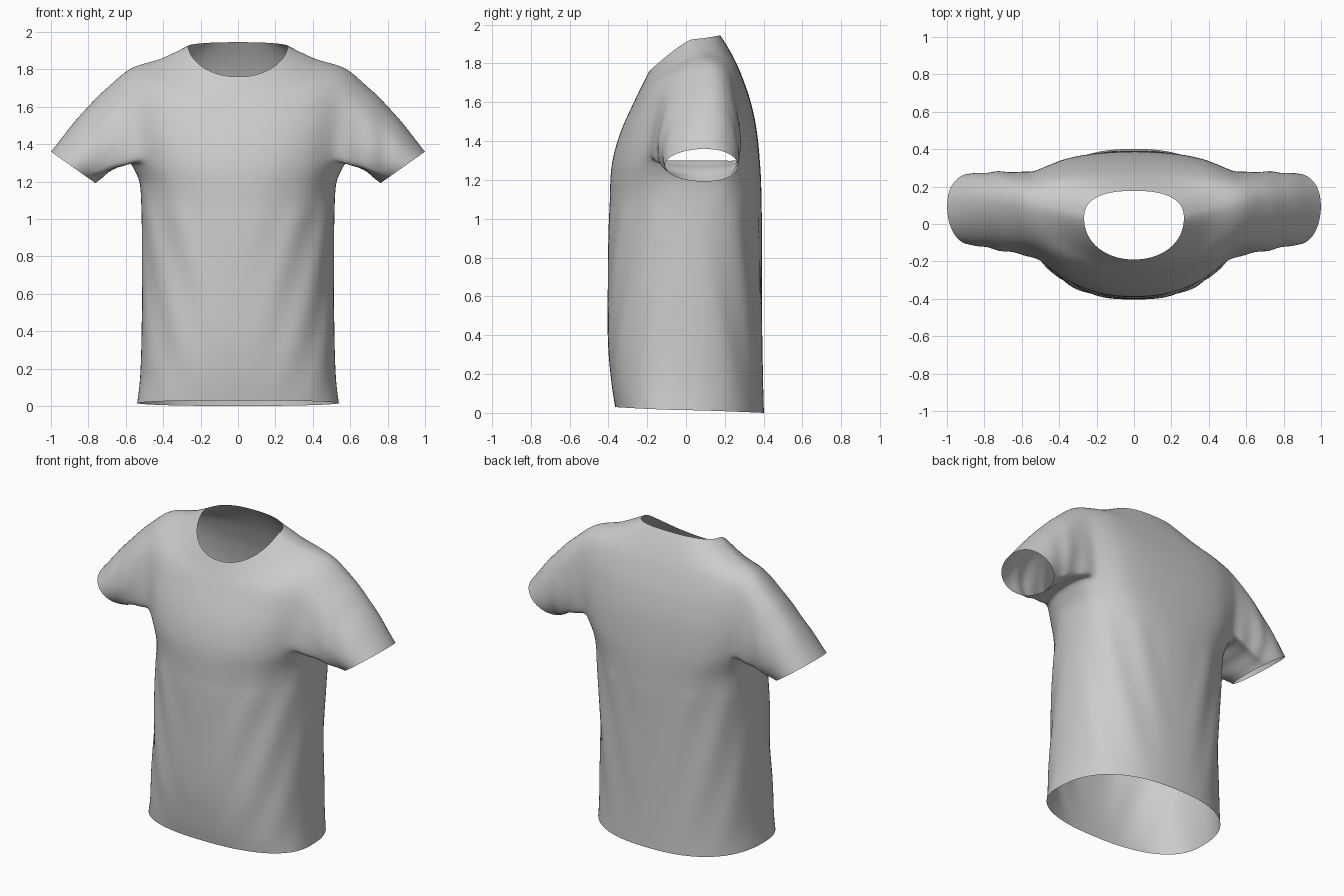
import bpy, bmesh, math
from mathutils import Vector

if "Cube" in bpy.data.objects:
    bpy.data.objects.remove(bpy.data.objects["Cube"])

N, SUB, HALF = 64, 4, 6      # columns round the body, rows per level, half armhole width in columns

# levels: z front, z side, z back, half width, y front, y side, y back, front power, back power
LEVELS = [
    (0.03, 0.015, 0.00, 0.540, -0.365, -0.04, 0.402, 2.4, 2.4),  # hem
    (0.16, 0.15, 0.14, 0.524, -0.385, -0.02, 0.398, 2.4, 2.4),
    (0.40, 0.40, 0.40, 0.516, -0.404, 0.00, 0.393, 2.3, 2.4),
    (0.80, 0.80, 0.80, 0.514, -0.402, 0.03, 0.391, 2.2, 2.4),
    (1.06, 1.08, 1.06, 0.518, -0.396, 0.06, 0.391, 2.2, 2.5),
    (1.18, 1.21, 1.18, 0.530, -0.394, 0.07, 0.389, 2.25, 2.7),
    (1.30, 1.31, 1.30, 0.575, -0.384, 0.08, 0.382, 2.3, 2.9),    # armpit
    (1.46, 1.55, 1.52, 0.615, -0.337, 0.10, 0.358, 2.3, 2.9),
    (1.62, 1.79, 1.73, 0.610, -0.260, 0.11, 0.290, 2.2, 2.7),    # shoulder point
    (1.695, 1.853, 1.85, 0.420, -0.222, 0.07, 0.235, 2.1, 2.5),
    (1.76, 1.925, 1.945, 0.267, -0.190, 0.03, 0.177, 2.1, 2.5),  # neckline
]
ARM_LO, ARM_HI = 6 * SUB, 8 * SUB


def level_at(row):
    """Smooth interpolation through the levels."""
    i = min(row // SUB, len(LEVELS) - 2)
    t = row / SUB - i
    p = [LEVELS[max(0, min(len(LEVELS) - 1, i + k))] for k in (-1, 0, 1, 2)]
    return [0.5 * (2 * b + (c - a) * t + (2 * a - 5 * b + 4 * c - d) * t * t
                   + (3 * b - a - 3 * c + d) * t ** 3) for a, b, c, d in zip(*p)]


def body_point(row, col):
    zf, zs, zb, w, yf, ys, yb, pf, pb = level_at(row)
    a = 2 * math.pi * col / N
    c, s = math.cos(a), math.sin(a)
    yend, zend, p = (yf, zf, pf) if s < 0 else (yb, zb, pb)
    x = math.copysign(abs(c) ** (2 / p), c) * w
    y = ys + (yend - ys) * abs(s) ** (2 / p)
    z = zs + (zend - zs) * abs(s) ** 1.15
    # soft drape folds, slanting down from the armpits
    amount = 0.008 * max(0, math.sin(math.pi * min(1, z / 1.4))) * min(1, abs(x) / 0.3)
    side = abs(math.atan2(y - ys, abs(x)))
    fold = amount * math.sin(13 * side + 9 * z) * min(1, side * 2)
    return Vector((x * (1 + fold), y + fold * (1 if s > 0 else -1), z))


bm = bmesh.new()
rows = (len(LEVELS) - 1) * SUB + 1
grid = [[bm.verts.new(body_point(r, c)) for c in range(N)] for r in range(rows)]


def in_armhole(r, c):
    d = min((c + HALF) % N, (c + HALF - N // 2) % N)
    return ARM_LO <= r < ARM_HI and d < 2 * HALF


# body shell with two armholes left open
for r in range(rows - 1):
    for c in range(N):
        if not in_armhole(r, c):
            d = (c + 1) % N
            bm.faces.new((grid[r][c], grid[r][d], grid[r + 1][d], grid[r + 1][c]))


def add_sleeve(side, steps=12):
    mid = 0 if side > 0 else N // 2
    cols = [(mid + k) % N for k in range(-HALF, HALF + 1)]
    loop = [grid[ARM_LO][c] for c in cols]
    loop += [grid[r][cols[-1]] for r in range(ARM_LO + 1, ARM_HI + 1)]
    loop += [grid[ARM_HI][c] for c in reversed(cols[:-1])]
    loop += [grid[r][cols[0]] for r in range(ARM_HI - 1, ARM_LO, -1)]
    starts = [v.co.copy() for v in loop]
    prev = loop
    for k in range(1, steps + 1):
        t = k / steps
        ring = []
        for b in starts:
            a = math.atan2((b.z - 1.54) / 0.24, (b.y - 0.08) / 0.20)
            c, s = math.cos(a), math.sin(a)
            u = math.copysign(abs(s) ** 1.0, s)
            v = math.copysign(abs(c) ** (1.05 if c < 0 else 0.92), c)
            cuff = Vector((side * (0.88 + 0.12 * u),
                           0.09 + (0.20 if c < 0 else 0.18) * v, 1.275 + 0.085 * u))
            p = b.lerp(cuff, t)
            bulge = math.sin(math.pi * t)
            # rounded shoulder cap, arched underarm and slanting creases
            p.z += bulge * (0.018 * max(0, s) + 0.012 * max(0, -s))
            p.x += side * bulge * 0.008 * max(0, s)
            crease = 0.008 * bulge * math.sin(15 * t + 4 * s) * (1 - 0.6 * max(0, s))
            p.y += c * (crease + 0.010 * bulge) + 0.012 * bulge * max(0, s)
            p.z += s * crease * 0.6
            ring.append(bm.verts.new(p))
        n = len(ring)
        for i in range(n):
            j = (i + 1) % n
            bm.faces.new((prev[i], prev[j], ring[j], ring[i]))
        prev = ring


for side in (1, -1):
    add_sleeve(side)

# drop unused armhole points, soften the chest and the sleeve seams
bmesh.ops.delete(bm, geom=[v for v in bm.verts if not v.link_faces], context='VERTS')
inner = [v for v in bm.verts if not v.is_boundary]
chest = [v for v in inner if abs(v.co.x) < 0.5 and 1.05 < v.co.z < 1.6]
seam = [v for v in inner if 0.42 < abs(v.co.x) < 0.72 and v.co.z > 1.2]
for verts, times in ((chest, 6), (seam, 3)):
    for _ in range(times):
        bmesh.ops.smooth_vert(bm, verts=verts, factor=0.5, use_axis_x=True, use_axis_y=True, use_axis_z=True)
bmesh.ops.recalc_face_normals(bm, faces=bm.faces)
for f in bm.faces:
    f.smooth = True

mesh = bpy.data.meshes.new("shirt")
bm.to_mesh(mesh)
bm.free()
shirt = bpy.data.objects.new("shirt", mesh)
bpy.context.collection.objects.link(shirt)
sub = shirt.modifiers.new("smooth", 'SUBSURF')
sub.levels = sub.render_levels = 1
